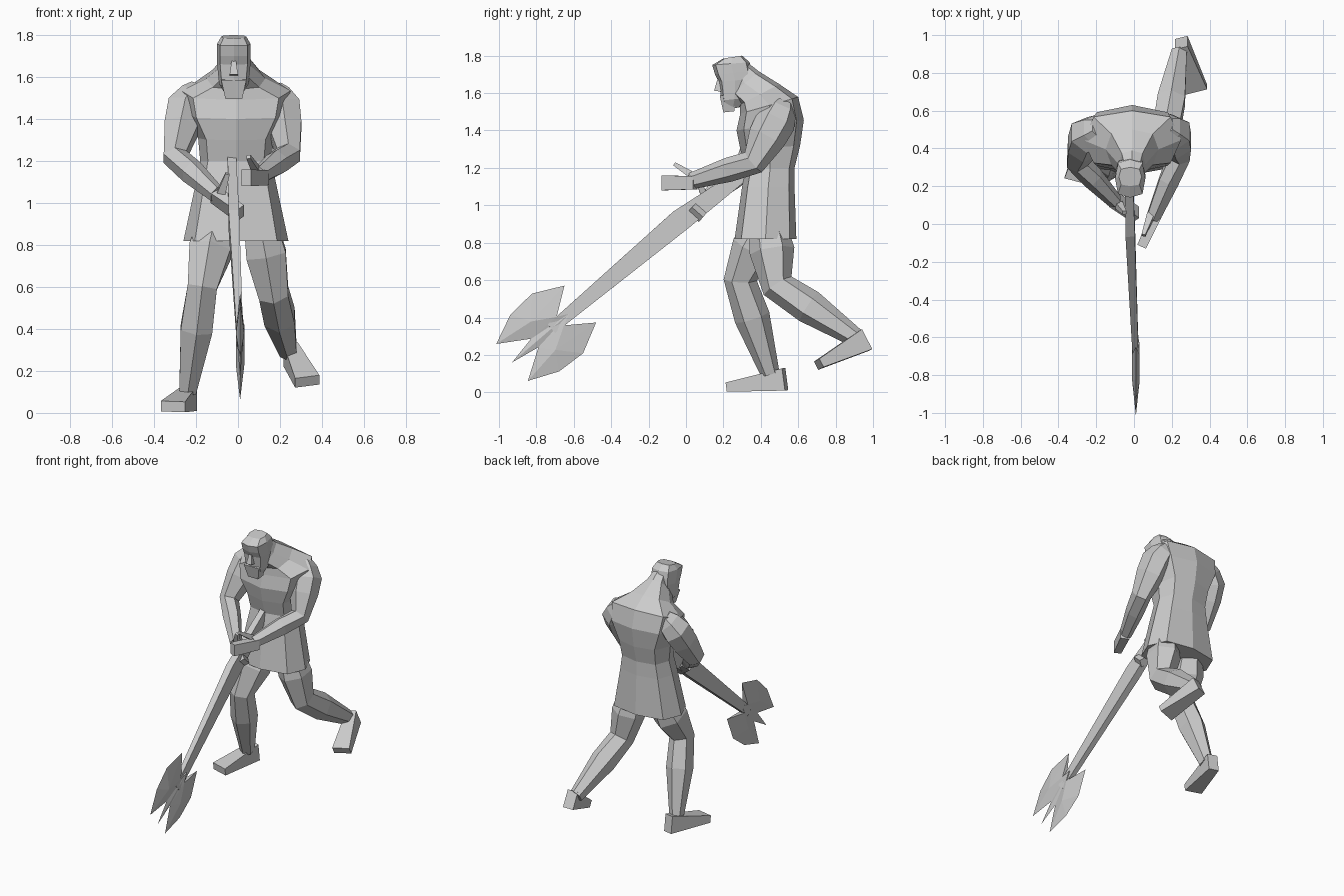
import bpy, bmesh, math
from mathutils import Vector

cube = bpy.data.objects.get("Cube")
if cube:
    bpy.data.objects.remove(cube, do_unlink=True)

grey = (0.6, 0.6, 0.6, 1)
material = bpy.data.materials.new("stone grey")
material.use_nodes = True
material.diffuse_color = grey
material.node_tree.nodes["Principled BSDF"].inputs["Base Color"].default_value = grey


def finish(name, bm):
    """Turn the bmesh into a named, flat shaded object."""
    bmesh.ops.recalc_face_normals(bm, faces=bm.faces)
    mesh = bpy.data.meshes.new(name)
    bm.to_mesh(mesh)
    bm.free()
    mesh.materials.append(material)
    bpy.context.collection.objects.link(bpy.data.objects.new(name, mesh))


def loft(name, rings):
    """Skin a list of equal rings and cap both ends."""
    bm = bmesh.new()
    loops = [[bm.verts.new(point) for point in ring] for ring in rings]
    for lower, upper in zip(loops, loops[1:]):
        for i in range(len(lower)):
            bm.faces.new((lower[i - 1], lower[i], upper[i], upper[i - 1]))
    bm.faces.new(loops[0])
    bm.faces.new(loops[-1])
    finish(name, bm)


def stack(name, centre_x, levels, rise, squareness, sides=8):
    """Loft of (height, half width, front, back); rise(height) lifts the back."""
    rings = []
    for height, half_width, front, back in levels:
        ring = []
        for i in range(sides):
            angle = math.tau * i / sides
            across, along = (math.copysign(abs(f) ** squareness, f)
                             for f in (math.sin(angle), math.cos(angle)))
            t = (1 - along) / 2
            ring.append((centre_x + half_width * across,
                         front + (back - front) * t,
                         height + rise(height) * t))
        rings.append(ring)
    loft(name, rings)


def tube(name, points, sizes, sides=4):
    """Loft along a path; sizes are half widths and half depths."""
    points = [Vector(point) for point in points]
    rings = []
    for i, (point, (width, depth)) in enumerate(zip(points, sizes)):
        before, after = points[max(i - 1, 0)], points[min(i + 1, len(points) - 1)]
        direction = (after - before).normalized()
        up = direction.cross(Vector((1, 0, 0))).normalized()
        side = up.cross(direction)
        reach = 1 / math.cos(math.pi / sides)
        angles = [math.tau * (k + 0.5) / sides for k in range(sides)]
        rings.append([point + reach * (side * width * math.cos(a) + up * depth * math.sin(a))
                      for a in angles])
    loft(name, rings)


def limb(name, joints, radii, bulge, muscle=0.4, depth=1.1):
    """Six sided limb with a muscle swelling between each pair of joints."""
    points, sizes = [], []
    for i, (joint, radius) in enumerate(zip(joints, radii)):
        joint = Vector(joint)
        if i:
            points.append(Vector(joints[i - 1]).lerp(joint, muscle))
            sizes.append(bulge * (radii[i - 1] * (1 - muscle) + radius * muscle))
        points.append(joint)
        sizes.append(radius)
    tube(name, points, [(size, size * depth) for size in sizes], sides=6)


def axe_head(name, tip, axis, half_outline, hub, rear, thickness):
    """Double blade mirrored across the shaft, thickest at its hubs and root."""
    bm = bmesh.new()
    axis = Vector(axis).normalized()
    normal = Vector((1, 0, 0))
    across = axis.cross(normal)

    def vertex(back, out, thick=0):
        return bm.verts.new(Vector(tip) - axis * back + across * out + normal * thick)

    for mirror in (-1, 1):
        for thick in (-thickness, thickness):
            outline = [(back, out * mirror, 0) for back, out in half_outline]
            root = outline[-1][:2] + (thick,)
            outline[-1] = root
            centre = (hub[0], hub[1] * mirror, thick)
            for a, b in zip(outline, outline[1:] + outline[:1]):
                bm.faces.new([vertex(*p) for p in (a, b, centre)])
            bm.faces.new([vertex(*p) for p in ((0, 0), outline[0], root, (rear, 0, thick))])
    bmesh.ops.remove_doubles(bm, verts=bm.verts, dist=0.001)
    bmesh.ops.holes_fill(bm, edges=[edge for edge in bm.edges if edge.is_boundary])
    bmesh.ops.triangulate(bm, faces=bm.faces)
    finish(name, bm)


# Tunic, chest and neck: the back rises more towards the stooped shoulders
stack("tunic_and_torso", -0.01, [
    (0.82, 0.25, 0.26, 0.59),
    (1.1, 0.19, 0.3, 0.58),
    (1.2, 0.17, 0.32, 0.58),
    (1.3, 0.18, 0.29, 0.61),
    (1.4, 0.24, 0.27, 0.63),
    (1.49, 0.26, 0.29, 0.6),
    (1.54, 0.14, 0.29, 0.5),
    (1.59, 0.07, 0.24, 0.39),
    (1.63, 0.05, 0.24, 0.32),
], rise=lambda height: max(0, 0.37 * (height - 1.25)), squareness=0.7)

# Head with nose and beard
head_x = -0.02
stack("head", head_x, [
    (1.51, 0.04, 0.21, 0.29),
    (1.56, 0.07, 0.19, 0.33),
    (1.66, 0.08, 0.175, 0.35),
    (1.7, 0.08, 0.155, 0.35),
    (1.75, 0.08, 0.14, 0.34),
    (1.785, 0.06, 0.2, 0.3),
], rise=lambda height: 0.015, squareness=0.6)
tube("nose", [(head_x, 0.18, 1.68), (head_x, 0.17, 1.61)], [(0.01, 0.01), (0.02, 0.02)])
tube("beard", [(head_x, 0.22, 1.59), (head_x, 0.23, 1.5)], [(0.06, 0.04), (0.04, 0.03)])

# Arms, from inside the shoulder over the deltoid to elbow and wrist
arm_radii = (0.05, 0.085, 0.055, 0.035)
limb("left_arm", [(0.16, 0.52, 1.54), (0.21, 0.48, 1.45), (0.24, 0.36, 1.23),
                  (0.1, 0.03, 1.13)], arm_radii, bulge=1.1)
limb("right_arm", [(-0.18, 0.51, 1.54), (-0.25, 0.47, 1.45), (-0.3, 0.33, 1.22),
                   (-0.1, 0.12, 1.04)], arm_radii, bulge=1.1)

# Hands and thumbs
hand_sizes = [(0.03, 0.035), (0.025, 0.04)]
thumb_sizes = [(0.02, 0.02), (0.01, 0.01)]
tube("left_hand", [(0.12, 0.05, 1.12), (0.04, -0.12, 1.12)], hand_sizes)
tube("left_thumb", [(0.09, 0.05, 1.15), (0.05, -0.06, 1.22)], thumb_sizes)
tube("right_hand", [(-0.11, 0.13, 1.04), (0.01, 0.05, 0.95)], hand_sizes)
tube("right_thumb", [(-0.08, 0.1, 1.05), (-0.05, 0.06, 1.14)], thumb_sizes)

# Legs
leg_radii = (0.08, 0.07, 0.04)
limb("right_leg", [(-0.11, 0.42, 0.88), (-0.17, 0.29, 0.6), (-0.24, 0.45, 0.1)],
     leg_radii, bulge=1.3)
limb("left_leg", [(0.11, 0.44, 0.88), (0.17, 0.49, 0.57), (0.24, 0.91, 0.29)],
     leg_radii, bulge=1.25)

# Feet
foot_sizes = [(0.035, 0.06), (0.06, 0.025)]
tube("right_foot", [(-0.23, 0.53, 0.07), (-0.31, 0.23, 0.03)], foot_sizes)
tube("left_foot", [(0.25, 0.96, 0.28), (0.33, 0.71, 0.15)], foot_sizes)

# Axe
tube("axe_shaft", [(-0.03, 0.38, 1.22), (-0.02, -0.03, 0.92), (0.01, -0.72, 0.34)],
     [(0.02, 0.03), (0.025, 0.06), (0.015, 0.03)])
axe_head("axe_head", tip=(0.01, -0.93, 0.16), axis=(0, -0.76, -0.65),
         half_outline=[(0.16, 0.03), (0, 0.13), (0.16, 0.2), (0.32, 0.21),
                       (0.48, 0.13), (0.34, 0.03)],
         hub=(0.22, 0.1), rear=0.4, thickness=0.02)
